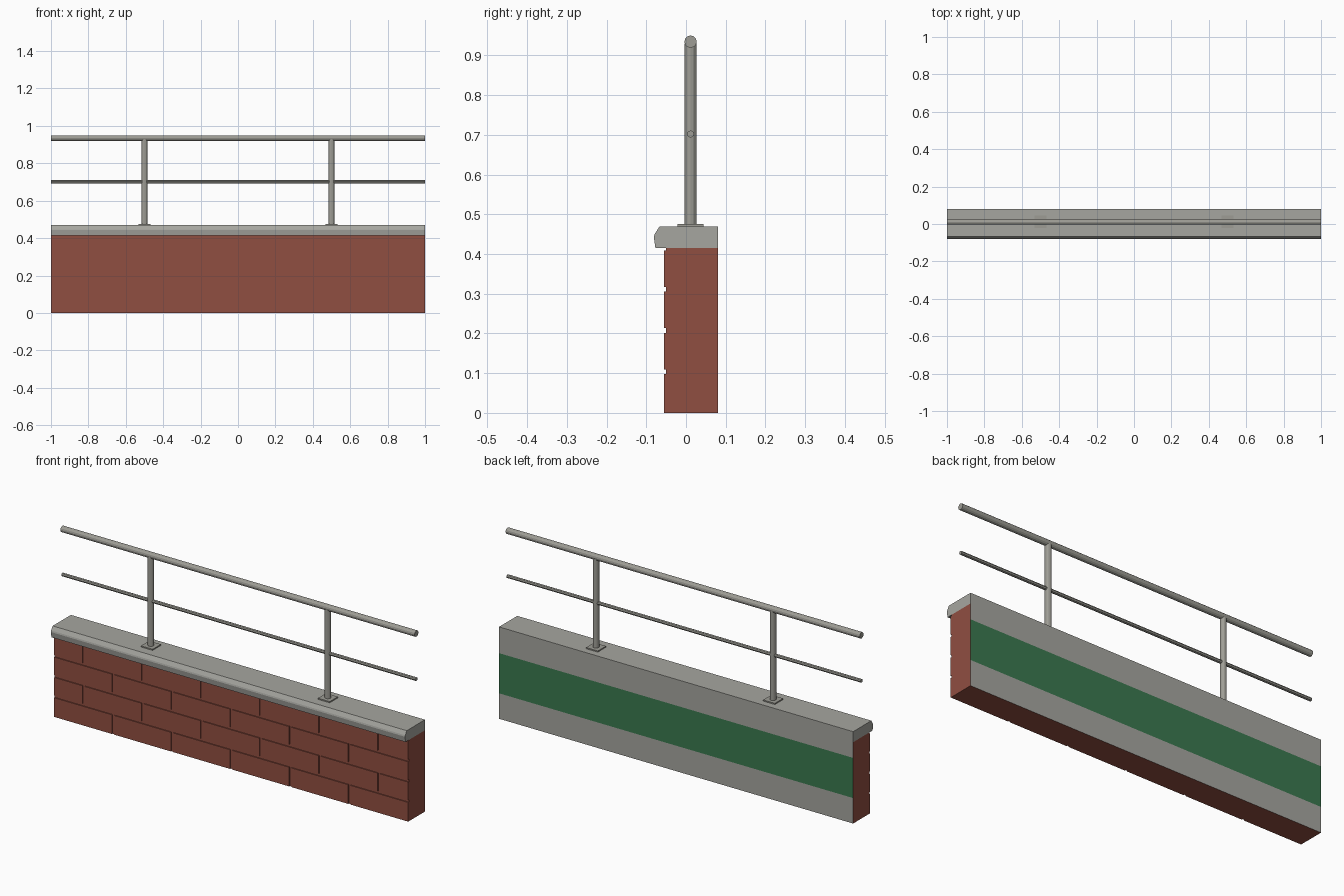
import bpy, bmesh
from mathutils import Vector, Matrix

if "Cube" in bpy.data.objects:
    bpy.data.objects.remove(bpy.data.objects["Cube"])


def material(name, rgb):
    m = bpy.data.materials.new(name)
    m.diffuse_color = (*rgb, 1)
    m.use_nodes = True
    m.node_tree.nodes["Principled BSDF"].inputs["Base Color"].default_value = m.diffuse_color
    return m


BRICK = material("brick red", (0.28, 0.077, 0.053))
STONE = material("stone grey", (0.38, 0.38, 0.35))
GREEN = material("band green", (0.043, 0.19, 0.078))
METAL = material("rail metal", (0.34, 0.335, 0.30))


def finish(name, bm, mats):
    me = bpy.data.meshes.new(name)
    bm.to_mesh(me)
    bm.free()
    for m in mats:
        me.materials.append(m)
    ob = bpy.data.objects.new(name, me)
    bpy.context.collection.objects.link(ob)
    return ob


def add_box(bm, x0, x1, y0, y1, z0, z1):
    mat = Matrix.Translation(((x0 + x1) / 2, (y0 + y1) / 2, (z0 + z1) / 2))
    mat = mat @ Matrix.Diagonal((x1 - x0, y1 - y0, z1 - z0, 1))
    return bmesh.ops.create_cube(bm, size=1, matrix=mat)["verts"]


def tube(name, p, q, r, sides=12):
    p, q = Vector(p), Vector(q)
    d = q - p
    bm = bmesh.new()
    mat = Matrix.Translation((p + q) / 2) @ d.to_track_quat('Z', 'Y').to_matrix().to_4x4()
    bmesh.ops.create_cone(bm, cap_ends=True, segments=sides, radius1=r, radius2=r,
                          depth=d.length, matrix=mat)
    return finish(name, bm, [METAL])


FRONT, BACK, WALL_TOP, TOP = -0.055, 0.08, 0.415, 0.469
DEPTH = 0.005   # mortar joint depth

# Wall core: back is grey with a green band between two cuts
bm = bmesh.new()
add_box(bm, -1, 1, FRONT + DEPTH, BACK, 0, WALL_TOP)
for z in (0.13, 0.335):
    bmesh.ops.bisect_plane(bm, geom=bm.verts[:] + bm.edges[:] + bm.faces[:],
                           plane_co=(0, 0, z), plane_no=(0, 0, 1))
bm.normal_update()
for f in bm.faces:
    if f.normal.y > 0.9:
        f.material_index = 2 if 0.13 < f.calc_center_median().z < 0.335 else 1
finish("wall_core", bm, [BRICK, STONE, GREEN])

# Brick facing: four staggered courses of shallow raised bricks
bm = bmesh.new()
course, length, gap = WALL_TOP / 4, 1 / 3, 0.012
for row in range(4):
    start = -1 - (length / 2 if row % 2 else 0)
    for i in range(7):
        x0 = max(-1, start + i * length + gap / 2)
        x1 = min(1, start + (i + 1) * length - gap / 2)
        if i == 0:
            x0 = -1
        if start + (i + 1) * length > 0.99:
            x1 = 1
        if x1 - x0 < 0.05:
            continue
        z0 = row * course + (gap / 2 if row else 0)
        add_box(bm, x0, x1, FRONT, FRONT + DEPTH, z0, (row + 1) * course - gap / 2)
bm.normal_update()
bmesh.ops.delete(bm, geom=[f for f in bm.faces if f.normal.y > 0.9], context='FACES')
finish("brick_facing", bm, [BRICK])

# Coping: bevelled profile extruded along x
profile = [(BACK, WALL_TOP), (BACK, TOP), (-0.067, TOP), (-0.079, 0.45),
           (-0.081, 0.443), (-0.077, WALL_TOP)]
bm = bmesh.new()
face = bm.faces.new([bm.verts.new((-1, y, z)) for y, z in profile])
ext = bmesh.ops.extrude_face_region(bm, geom=[face], use_keep_orig=True)
bmesh.ops.translate(bm, vec=(2, 0, 0),
                    verts=[v for v in ext["geom"] if isinstance(v, bmesh.types.BMVert)])
bmesh.ops.recalc_face_normals(bm, faces=bm.faces[:])
finish("coping", bm, [STONE])

# Railing: two horizontal rails, two posts with base plates
RY = 0.0115
tube("top_rail", (-1, RY, 0.9345), (1, RY, 0.9345), 0.0155)
tube("middle_rail", (-1, RY, 0.702), (1, RY, 0.702), 0.009, 8)
for side, x in (("left", -0.5), ("right", 0.5)):
    tube(side + "_post", (x, RY, TOP), (x, RY, 0.93), 0.0152)
    bm = bmesh.new()
    add_box(bm, x - 0.033, x + 0.033, RY - 0.033, RY + 0.033, TOP, TOP + 0.006)
    finish(side + "_base_plate", bm, [METAL])
